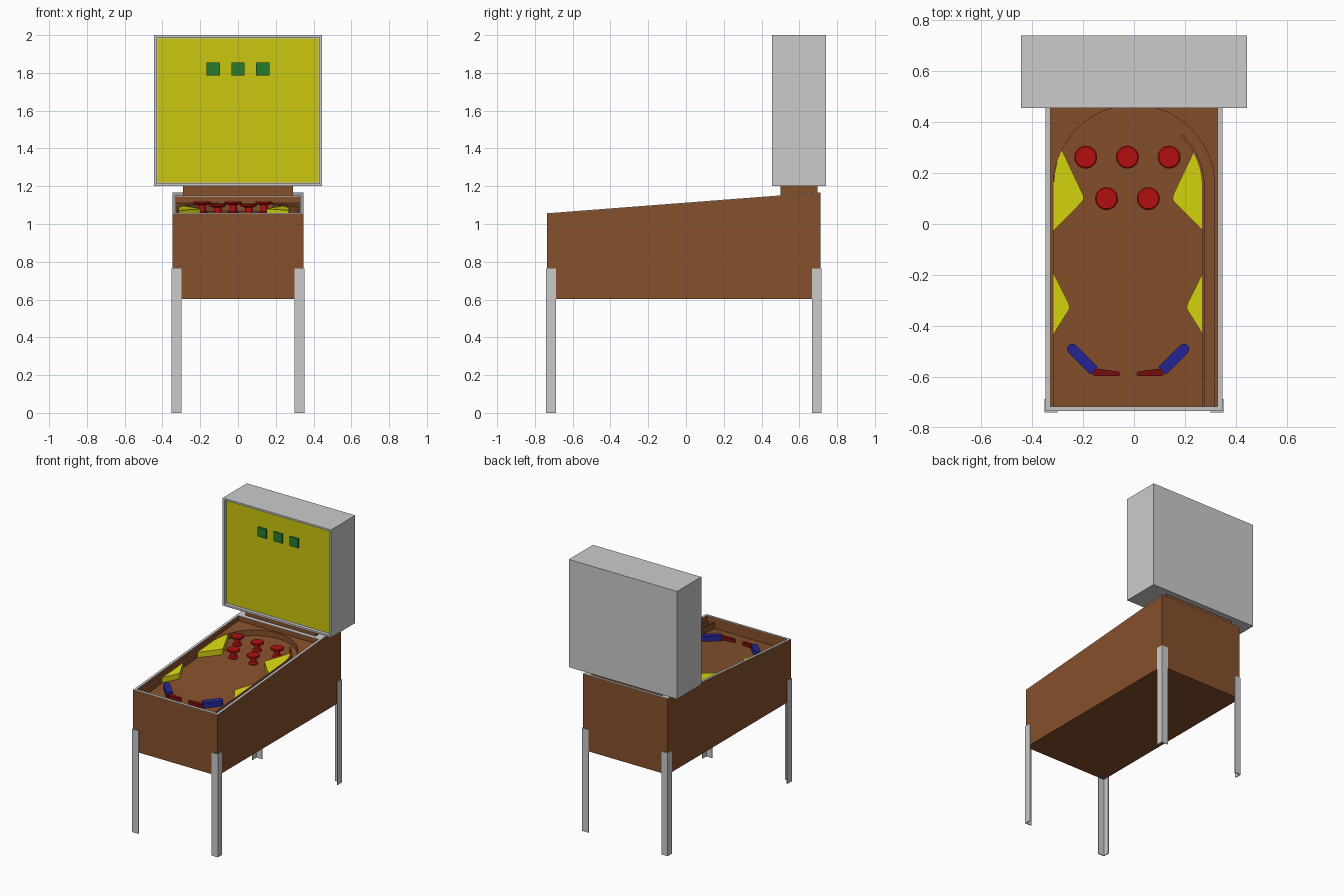
import bpy, bmesh
from math import cos, sin, pi, atan2, radians

if "Cube" in bpy.data.objects:
    bpy.data.objects.remove(bpy.data.objects["Cube"])


def material(name, rgb):
    m = bpy.data.materials.new(name)
    m.diffuse_color = (*rgb, 1)
    m.use_nodes = True
    m.node_tree.nodes["Principled BSDF"].inputs["Base Color"].default_value = m.diffuse_color
    return m


BROWN = material("brown_wood", (0.24, 0.08, 0.025))
YELLOW = material("yellow_plastic", (0.7, 0.7, 0.005))
GLASS = material("yellow_panel", (0.6, 0.57, 0.005))
RED = material("red", (0.45, 0.005, 0.005))
DARK_RED = material("dark_red", (0.2, 0.004, 0.005))
BLUE = material("blue", (0.02, 0.02, 0.32))
GREEN = material("green", (0.02, 0.2, 0.025))

DEPTH = 0.08          # playfield depth below the rim
MID = -0.023          # centre line of the playfield without the ball lane


def rim(y):
    return 1.057 + 0.0766 * (y + 0.735)


def field(y):
    return rim(y) - DEPTH


def flat(y):
    return 0.0


def finish(name, bm, mat=None, smooth=False):
    bmesh.ops.recalc_face_normals(bm, faces=bm.faces)
    me = bpy.data.meshes.new(name)
    bm.to_mesh(me)
    bm.free()
    ob = bpy.data.objects.new(name, me)
    bpy.context.collection.objects.link(ob)
    if mat:
        me.materials.append(mat)
    if smooth:
        bpy.ops.object.select_all(action='DESELECT')
        ob.select_set(True)
        bpy.context.view_layer.objects.active = ob
        bpy.ops.object.shade_smooth_by_angle(angle=radians(35))
    return ob


def prism(name, pts, z0, z1, mat=None, base=flat, smooth=False):
    """Vertical prism over an outline; base(y) tilts it with the playfield."""
    bm = bmesh.new()
    lo = [bm.verts.new((x, y, base(y) + z0)) for x, y in pts]
    hi = [bm.verts.new((x, y, base(y) + z1)) for x, y in pts]
    bm.faces.new(lo)
    bm.faces.new(hi)
    n = len(pts)
    for i in range(n):
        j = (i + 1) % n
        bm.faces.new((lo[i], lo[j], hi[j], hi[i]))
    return finish(name, bm, mat, smooth)


def rect(x0, x1, y0, y1):
    return [(x0, y0), (x1, y0), (x1, y1), (x0, y1)]


def arc(cx, cy, r, a0, a1, n):
    return [(cx + r * cos(a0 + (a1 - a0) * i / n), cy + r * sin(a0 + (a1 - a0) * i / n))
            for i in range(n + 1)]


def capsule(p, q, rp, rq, n=10):
    a = atan2(q[1] - p[1], q[0] - p[0])
    return arc(*q, rq, a - pi / 2, a + pi / 2, n) + arc(*p, rp, a + pi / 2, a + 3 * pi / 2, n)


def mirrored(pts, side):
    return [(MID + side * (x - MID), y) for x, y in pts]


def sink(bm, face, offset):
    """Push a face inward, making side walls."""
    new = bmesh.ops.extrude_discrete_faces(bm, faces=[face])["faces"][0]
    bmesh.ops.translate(bm, verts=new.verts, vec=offset)


# Cabinet: sloped box with the playfield sunk into its top
bm = bmesh.new()
bmesh.ops.create_cube(bm, size=1)
for v in bm.verts:
    v.co.x *= 0.694
    v.co.y = 0.713 if v.co.y > 0 else -0.735
    v.co.z = rim(v.co.y) - 0.003 if v.co.z > 0 else 0.602
bm.normal_update()
top = max(bm.faces, key=lambda f: f.normal.z)
bmesh.ops.inset_region(bm, faces=[top], thickness=0.018)
for v in top.verts:
    v.co.x = 0.329 if v.co.x > 0 else -0.329
    v.co.y = 0.475 if v.co.y > 0 else -0.717
    v.co.z = rim(v.co.y) - 0.003
sink(bm, top, (0, 0, 0.003 - DEPTH))
finish("cabinet", bm, BROWN)

# Metal trim on the rim and the deck under the backbox
for name, box in (("left_rail", (-0.347, -0.329, -0.717, 0.475)),
                  ("right_rail", (0.329, 0.347, -0.717, 0.475)),
                  ("front_rail", (-0.347, 0.347, -0.735, -0.717)),
                  ("rear_deck", (-0.347, 0.347, 0.475, 0.713))):
    prism(name, rect(*box), -0.003, 0, None, rim)

# Angle-section legs
for sx in (-1, 1):
    for sy, yc, tag in ((-1, -0.74, "front"), (1, 0.718, "rear")):
        w, t = 0.052, 0.006
        shape = [(0, 0), (w, 0), (w, t), (t, t), (t, w), (0, w)]
        prism(f"{tag}_leg", [(sx * (0.352 - a), yc - sy * b) for a, b in shape], 0, 0.765)

# Neck and backbox with a recessed panel
prism("neck", rect(-0.29, 0.29, 0.5, 0.695), 1.145, 1.205, BROWN)
bm = bmesh.new()
bmesh.ops.create_cube(bm, size=1)
for v in bm.verts:
    v.co = (v.co.x * 0.89, 0.4565 + (v.co.y + 0.5) * 0.2835, 1.6 + v.co.z * 0.8)
bm.normal_update()
front = min(bm.faces, key=lambda f: f.normal.y)
bmesh.ops.inset_region(bm, faces=[front], thickness=0.019)
sink(bm, front, (0, 0.025, 0))
finish("backbox", bm)
prism("back_panel", rect(-0.426, 0.426, 0.476, 0.485), 1.219, 1.981, GLASS)
for x in (-0.131, 0, 0.131):
    prism("score_window", rect(x - 0.035, x + 0.035, 0.466, 0.478), 1.785, 1.855, GREEN)

# Playfield surround with the arched top
inner = [(0.317, -0.717)] + arc(0, 0.15, 0.317, 0, pi, 32) + [(-0.317, -0.717)]
outer = [(-0.329, -0.717), (-0.329, 0.475), (0.329, 0.475), (0.329, -0.717)]
prism("arch_surround", inner + outer, 0, 0.042, BROWN, field, True)

# Ball lane divider, curving at its far end
end = radians(47)
lane = ([(0.277, -0.717)] + arc(0, 0.15, 0.277, 0, end, 12)
        + arc(0, 0.15, 0.267, end, 0, 12) + [(0.267, -0.717)])
prism("lane_divider", lane, 0, 0.042, BROWN, field, True)

# Side plastics, slingshot rails and flippers, mirrored about the field centre
for side in (1, -1):
    upper = ([(-0.316, -0.026), (-0.204, 0.087), (-0.198, 0.098), (-0.199, 0.112), (-0.284, 0.292)]
             + [(-0.300, 0.252), (-0.311, 0.207), (-0.316, 0.16)])
    prism("upper_side_plastic", mirrored(upper, side), 0, 0.04, YELLOW, field)
    lower = [(-0.316, -0.193), (-0.256, -0.314), (-0.253, -0.326), (-0.256, -0.338), (-0.316, -0.433)]
    prism("lower_side_plastic", mirrored(lower, side), 0, 0.04, YELLOW, field)
    a = atan2(-0.083, 0.083)
    guide = arc(-0.242, -0.492, 0.021, a + pi / 2, a + 3 * pi / 2, 10)
    guide += [(-0.172, -0.592), (-0.142, -0.562)]
    prism("flipper_guide", mirrored(guide, side), 0, 0.04, BLUE, field, True)
    flip = capsule((-0.15, -0.583), (-0.064, -0.589), 0.015, 0.009)
    prism("flipper", mirrored(flip, side), 0.004, 0.028, DARK_RED, field, True)

# Mushroom bumpers, turned from a profile
profile = [(0.032, 0), (0.032, 0.008), (0.02, 0.014), (0.02, 0.046),
           (0.045, 0.054), (0.045, 0.062), (0.04, 0.066)]
SEG = 32
for x, y in ((-0.19, 0.263), (-0.026, 0.263), (0.138, 0.263), (-0.108, 0.1), (0.056, 0.1)):
    bm = bmesh.new()
    rings = [[bm.verts.new((x + r * cos(2 * pi * i / SEG), y + r * sin(2 * pi * i / SEG), field(y) + z))
              for i in range(SEG)] for r, z in profile]
    for lo, hi in zip(rings, rings[1:]):
        for i in range(SEG):
            j = (i + 1) % SEG
            bm.faces.new((lo[i], lo[j], hi[j], hi[i]))
    bm.faces.new(rings[0])
    bm.faces.new(rings[-1])
    finish("bumper", bm, RED, True)
